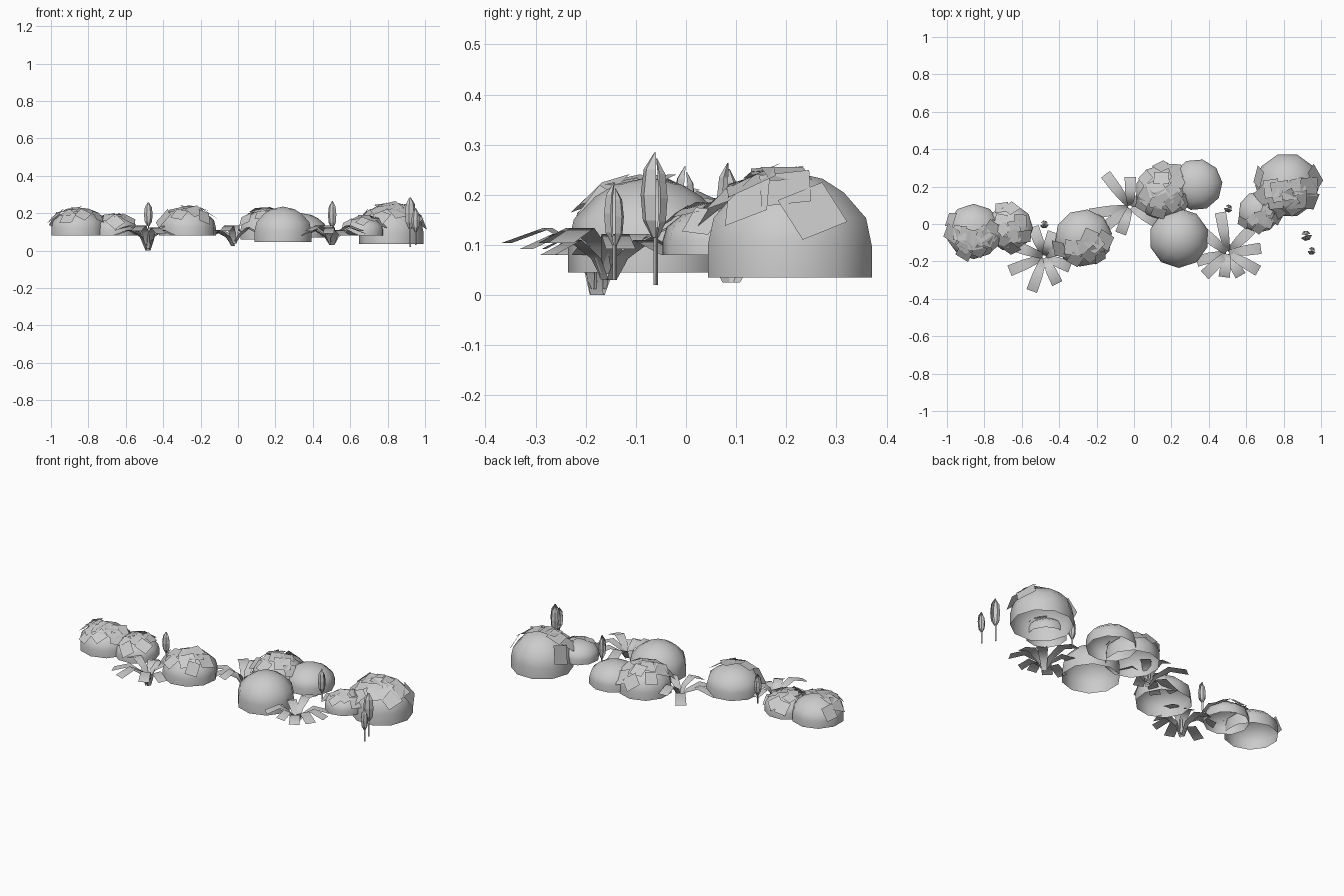
import bpy, math, random
from mathutils import Vector, Matrix

if "Cube" in bpy.data.objects:
    bpy.data.objects.remove(bpy.data.objects["Cube"])

random.seed(4)


def make(name, verts, faces, smooth=False):
    me = bpy.data.meshes.new(name)
    me.from_pydata([tuple(v) for v in verts], [], faces)
    me.update()
    for p in me.polygons:
        p.use_smooth = smooth
    ob = bpy.data.objects.new(name, me)
    bpy.context.collection.objects.link(ob)
    return ob


def grid_faces(rows, cols, start=0):
    return [(start + i * cols + j, start + i * cols + j + 1,
             start + (i + 1) * cols + j + 1, start + (i + 1) * cols + j)
            for i in range(rows - 1) for j in range(cols - 1)]


# (radius, height) fractions of a bush dome: skirt, then rounded cap
DOME = [(1, 0), (1, 0.3), (0.93, 0.56), (0.66, 0.80), (0.40, 0.93)]


def dome(name, x, y, r, z0, z1, turn=0, n=10):
    """Ten-sided bush dome, open underneath."""
    verts, faces = [], []
    for fr, fz in DOME:
        for k in range(n):
            a = math.radians(turn) + k * math.tau / n
            verts.append((x + r * fr * math.cos(a), y + r * fr * math.sin(a),
                          z0 + (z1 - z0) * fz))
    for i in range(len(DOME) - 1):
        for k in range(n):
            k2 = (k + 1) % n
            faces.append((i * n + k, i * n + k2, (i + 1) * n + k2, (i + 1) * n + k))
    verts.append((x, y, z1))
    top = (len(DOME) - 1) * n
    faces += [(top + k, top + (k + 1) % n, len(verts) - 1) for k in range(n)]
    make(name, verts, faces, True)


def leaf_cards(name, x, y, r, z0, z1, count, mid, spread, low=25):
    """Flat square leaves lying on part of a dome."""
    verts, faces = [], []
    zc = z0 + 0.3 * (z1 - z0)
    h = z1 - zc
    for i in range(count):
        a = math.radians(mid + spread * (2 * (i + 0.5) / count - 1) + random.uniform(-12, 12))
        e = math.radians(low + (82 - low) * ((i * 0.618) % 1))
        d = Vector((math.cos(a) * math.cos(e), math.sin(a) * math.cos(e), math.sin(e)))
        c = Vector((x + d.x * r, y + d.y * r, zc + d.z * h))
        nrm = Vector((d.x / r, d.y / r, d.z / h)).normalized()
        nrm = (nrm + Vector([random.uniform(-.12, .12) for _ in range(3)])).normalized()
        rot = nrm.to_track_quat('Z', 'Y').to_matrix() @ Matrix.Rotation(random.uniform(0, 3), 3, 'Z')
        s = r * random.uniform(0.22, 0.29)
        b = len(verts)
        verts += [c + nrm * 0.004 + rot @ Vector((u * s, v * s * 1.1, 0))
                  for u, v in ((-1, -1), (1, -1), (1, 1), (-1, 1))]
        faces.append((b, b + 1, b + 2, b + 3))
    make(name, verts, faces)


def fern(name, x, y, z0, fronds):
    """Arching strap leaves rising from one root: (angle, length) each."""
    verts, faces = [], []
    for i, (ang, ln) in enumerate(fronds):
        a = math.radians(ang)
        d, s = Vector((math.cos(a), math.sin(a), 0)), Vector((-math.sin(a), math.cos(a), 0))
        lift = 0.012 * ((i * 2) % 3 - 1)
        path = [(0.05, z0 + 0.012 * (i % 3), 0.014), (0.20, 0.085 + lift, 0.020),
                (0.55, 0.122 + lift, 0.028), (1.0, 0.092 + lift, 0.030)]
        b = len(verts)
        for f, z, w in path:
            for side in (-1, 1):
                verts.append(Vector((x, y, z)) + d * ln * f + s * w * side)
        faces += grid_faces(len(path), 2, b)
    make(name, verts, faces, True)


def reed(name, x, y, zb, zm, zt, w, turn):
    """Two cupped blades forming a spindle on a thin stem."""
    verts, faces = [], []
    prof = [(0.25, 0), (0.85, 0.2), (1, 0.5), (0.8, 0.8), (0.1, 1)]
    for start, top, sc in ((turn, zt, 1.0), (turn + 170, zt - 0.012, 0.8)):
        b = len(verts)
        for fr, fz in prof:
            for k in range(4):
                a = math.radians(start + k * 50)
                verts.append((x + w * sc * fr * math.cos(a), y + w * sc * fr * math.sin(a),
                              zm + (top - zm) * fz))
        faces += grid_faces(len(prof), 4, b)
    b = len(verts)
    for z in (zb, zm + 0.02):
        for k in range(4):
            a = k % 3 * math.tau / 3
            verts.append((x + 0.005 * math.cos(a), y + 0.005 * math.sin(a), z))
    faces += grid_faces(2, 4, b)
    make(name, verts, faces)


# Bush domes: x, y, radius, bottom z, top z, turn; then leaf count, facing, spread
bushes = [
    ((-0.857, -0.04, 0.148, 0.08, 0.22), 18, (13, 265, 115)),
    ((-0.665, -0.02, 0.125, 0.08, 0.19), 0, (11, 270, 180)),
    ((-0.27, -0.075, 0.154, 0.08, 0.23), 10, (9, 285, 90)),
    ((0.155, 0.17, 0.150, 0.06, 0.22), 18, (14, 250, 180)),
    ((0.335, 0.21, 0.138, 0.07, 0.20), 5, None),
    ((0.24, -0.075, 0.160, 0.045, 0.235), 18, None),
    ((0.82, 0.207, 0.172, 0.035, 0.247), 0, (14, 275, 115)),
    ((0.67, 0.065, 0.112, 0.08, 0.18), 12, (8, 300, 110)),
]
for i, (dims, turn, cards) in enumerate(bushes):
    dome(f"bush_{i + 1}", *dims, turn)
    if cards:
        leaf_cards(f"bush_leaves_{i + 1}", *dims, *cards)

# Ferns between the bushes
fern("fern_left", -0.48, -0.175, 0.0,
     [(202, .20), (250, .195), (296, .16), (338, .15), (25, .17), (70, .14), (110, .17), (160, .19)])
fern("fern_middle", -0.02, 0.09, 0.025,
     [(127, .22), (90, .16), (45, .17), (190, .22), (250, .15), (330, .16), (218, .20)])
fern("fern_right", 0.50, -0.155, 0.03,
     [(195, .17), (224, .17), (262, .13), (300, .14), (330, .19), (8, .18), (45, .18), (100, .22), (140, .17)])

# Reeds
reed("reed_left", -0.48, 0.0, 0.08, 0.13, 0.258, 0.024, 200)
reed("reed_middle", 0.505, 0.085, 0.08, 0.12, 0.264, 0.024, 180)
reed("reed_right_tall", 0.92, -0.06, 0.02, 0.115, 0.285, 0.031, 210)
reed("reed_right_short", 0.95, -0.142, 0.03, 0.10, 0.225, 0.023, 190)
